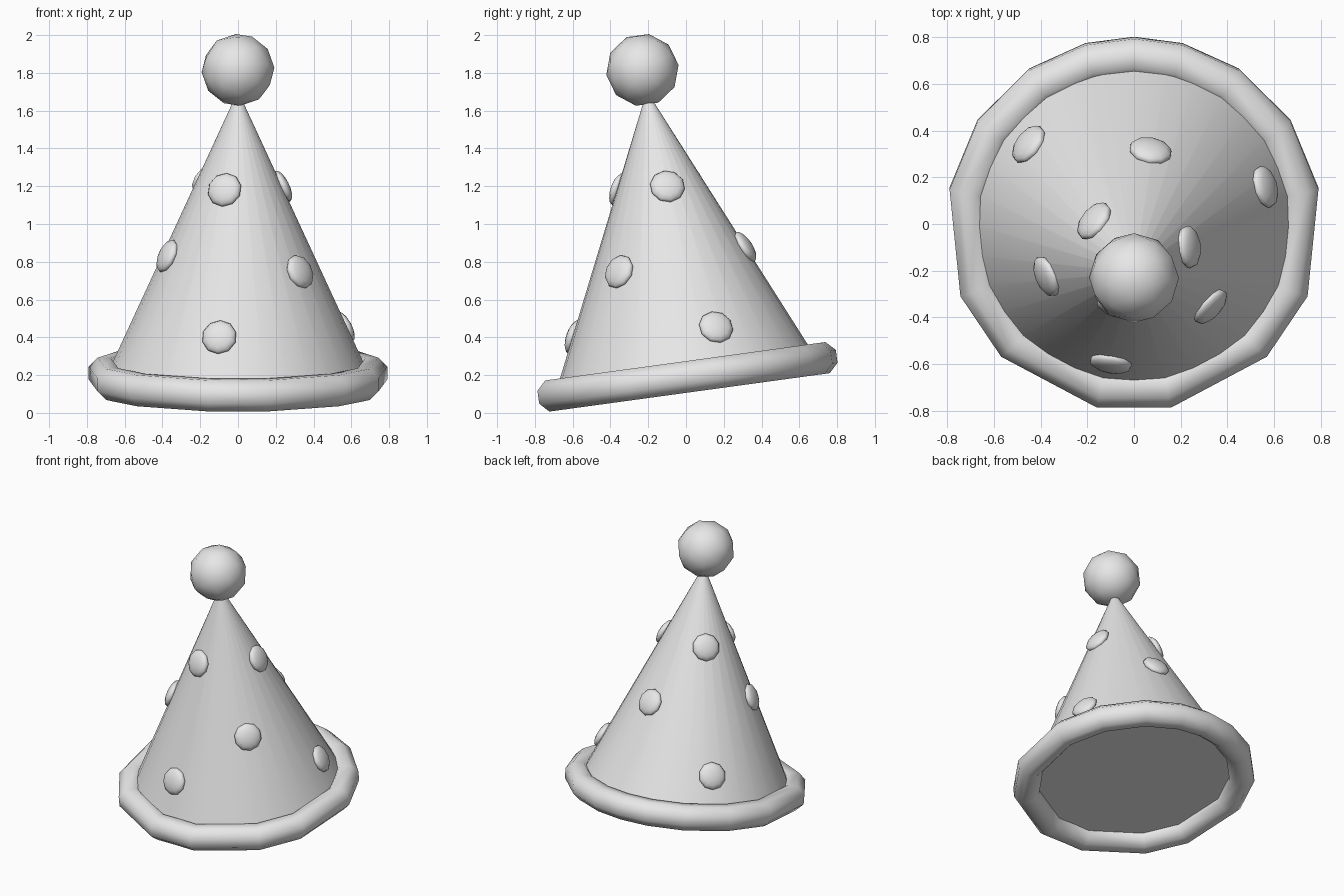
import bpy, bmesh, math
from mathutils import Matrix, Vector

if "Cube" in bpy.data.objects:
    bpy.data.objects.remove(bpy.data.objects["Cube"])

TILT = Matrix.Translation((0, 0, 0.19)) @ Matrix.Rotation(math.radians(7.8), 4, 'X')
R, H = 0.70, 1.52            # cone base radius and height

grey = bpy.data.materials.new("plain_grey")
grey.diffuse_color = (0.8, 0.8, 0.8, 1)
grey.use_nodes = True
grey.node_tree.nodes["Principled BSDF"].inputs["Base Color"].default_value = grey.diffuse_color


def finish(name, bm, sharp=60):
    bmesh.ops.recalc_face_normals(bm, faces=bm.faces)
    mesh = bpy.data.meshes.new(name)
    bm.to_mesh(mesh)
    bm.free()
    mesh.materials.append(grey)
    obj = bpy.data.objects.new(name, mesh)
    bpy.context.collection.objects.link(obj)
    obj.matrix_world = TILT
    bpy.ops.object.select_all(action='DESELECT')
    obj.select_set(True)
    bpy.context.view_layer.objects.active = obj
    bpy.ops.object.shade_smooth_by_angle(angle=math.radians(sharp))
    return obj


# hat cone with closed base
bm = bmesh.new()
bmesh.ops.create_cone(bm, cap_ends=True, segments=32, radius1=R, radius2=0.004,
                      depth=H, matrix=Matrix.Translation((0, 0, H / 2)))
finish("hat_cone", bm)

# rolled brim: ring with uneven low-poly segments, mirrored left to right
half = [75, 56, 33.5, 11, -22.5, -45, -78.6]
angles = [90] + half + [-90] + [180 - a for a in reversed(half)]
SIDES = 8
bm = bmesh.new()
rings = []
for a in angles:
    t = math.radians(a)
    major = 0.705 if a == -90 else 0.722
    ring = []
    for i in range(SIDES):
        p = 2 * math.pi * (i + 0.5) / SIDES
        r = major + 0.09 * math.cos(p)
        ring.append(bm.verts.new((r * math.cos(t), r * math.sin(t), 0.09 * math.sin(p))))
    rings.append(ring)
for k, a in enumerate(rings):
    b = rings[(k + 1) % len(rings)]
    for i in range(SIDES):
        j = (i + 1) % SIDES
        bm.faces.new((a[i], b[i], b[j], a[j]))
finish("brim", bm, 80)

# pompom
bm = bmesh.new()
bmesh.ops.create_icosphere(bm, subdivisions=2, radius=0.193,
                           matrix=Matrix.Translation((0, -0.008, 1.642)) @ Matrix.Rotation(0.4, 4, 'Y'))
finish("pompom", bm, 80)

# dots: flattened balls on the cone (angle around the axis, height along it)
dots = [(260, 0.29), (19, 0.24), (140, 0.25),
        (-40, 0.60), (200, 0.665), (80, 0.64),
        (252, 1.03), (9.5, 1.013), (138, 1.03)]
for n, (ang, h) in enumerate(dots):
    t = math.radians(ang)
    r = R * (1 - h / H) + 0.005
    normal = Vector((H * math.cos(t), H * math.sin(t), R)).normalized()
    place = (Matrix.Translation((r * math.cos(t), r * math.sin(t), h))
             @ normal.to_track_quat('Z', 'Y').to_matrix().to_4x4()
             @ Matrix.Diagonal((0.093, 0.093, 0.036, 1)))
    bm = bmesh.new()
    bmesh.ops.create_uvsphere(bm, u_segments=10, v_segments=8, radius=1, matrix=place)
    finish(f"dot_{n + 1}", bm, 80)
